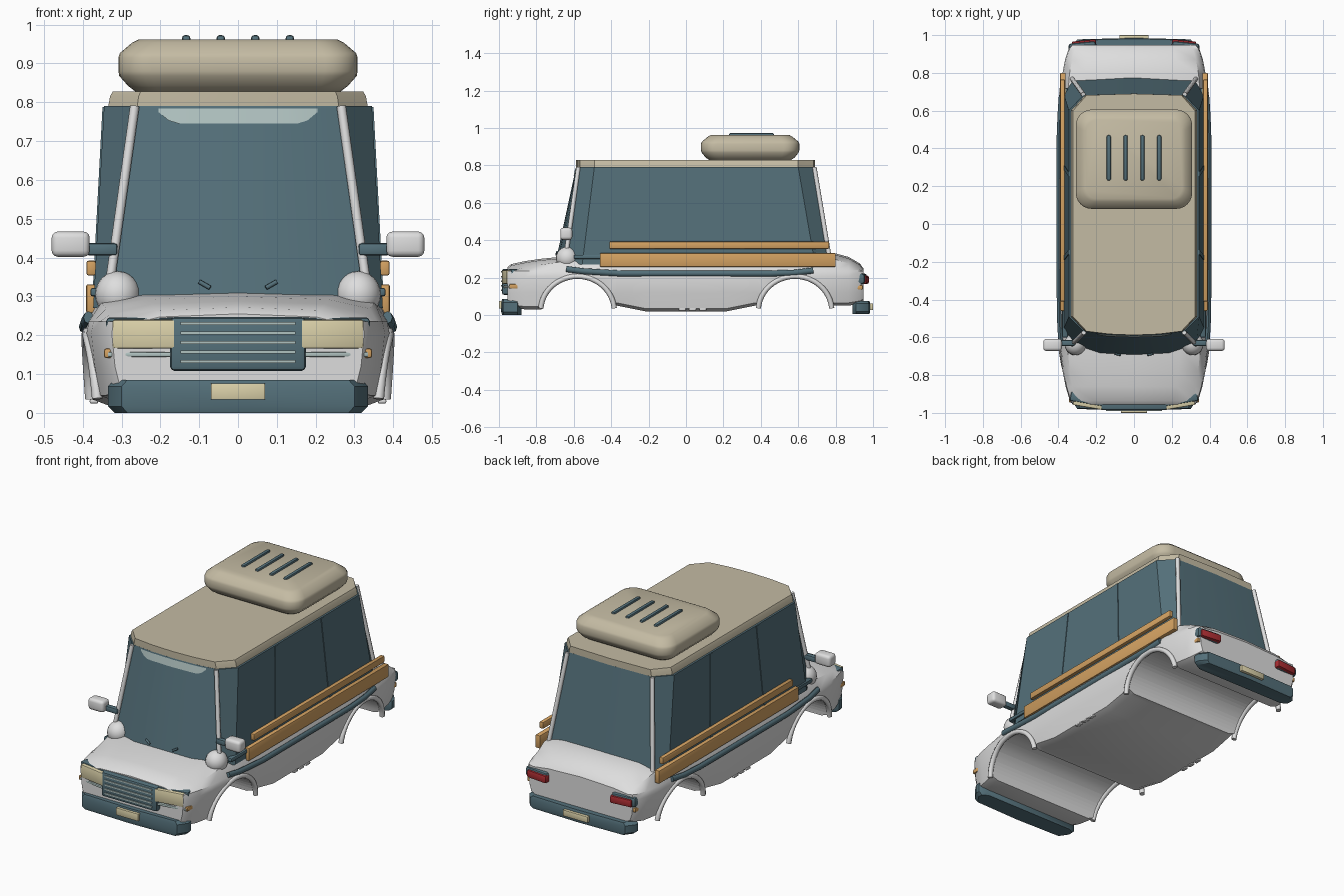
import bpy, bmesh, math
from mathutils import Vector

if "Cube" in bpy.data.objects:
    bpy.data.objects.remove(bpy.data.objects["Cube"], do_unlink=True)


def material(name, rgb):
    lin = [((c / 255 + 0.055) / 1.055) ** 2.4 for c in rgb] + [1]
    m = bpy.data.materials.new(name)
    m.use_nodes = True
    m.diffuse_color = lin
    m.node_tree.nodes["Principled BSDF"].inputs["Base Color"].default_value = lin
    return m


WHITE = material("white_paint", (222, 222, 222))
TEAL = material("dark_teal", (84, 112, 122))
TAN = material("tan_roof", (196, 187, 163))
WOOD = material("orange_wood", (212, 162, 98))
CREAM = material("cream_lamp", (220, 210, 170))
RED = material("red_lamp", (170, 45, 50))
PALE = material("pale_tint", (176, 194, 192))
SIDES = (("left", 1), ("right", -1))


def finish(name, bm, mat, smooth=30):
    bmesh.ops.recalc_face_normals(bm, faces=bm.faces)
    me = bpy.data.meshes.new(name)
    bm.to_mesh(me)
    bm.free()
    me.materials.append(mat)
    ob = bpy.data.objects.new(name, me)
    bpy.context.collection.objects.link(ob)
    if smooth:
        shade(ob, smooth)
    return ob


def shade(ob, angle):
    bpy.ops.object.select_all(action="DESELECT")
    ob.select_set(True)
    bpy.context.view_layer.objects.active = ob
    bpy.ops.object.shade_smooth_by_angle(angle=math.radians(angle))


def loft(name, rings, mat, smooth=30):
    """Skin closed rings of equal point count and cap both ends."""
    bm = bmesh.new()
    vs = [[bm.verts.new(p) for p in r] for r in rings]
    n = len(vs[0])
    for a, b in zip(vs, vs[1:]):
        for i in range(n):
            bm.faces.new((a[i], a[(i + 1) % n], b[(i + 1) % n], b[i]))
    bm.faces.new(vs[0][::-1])
    bm.faces.new(vs[-1])
    return finish(name, bm, mat, smooth)


def box(name, x, y, z, mat, bevel=0.0, seg=2, yaw=0):
    bm = bmesh.new()
    bmesh.ops.create_cube(bm, size=1)
    mid = Vector([(a + b) / 2 for a, b in (x, y, z)])
    for v in bm.verts:
        v.co = [c * abs(b - a) for c, (a, b) in zip(v.co, (x, y, z))]
    if bevel:
        bmesh.ops.bevel(bm, geom=bm.edges[:], offset=bevel, segments=seg,
                        profile=0.5, affect="EDGES")
    ob = finish(name, bm, mat, 40 if bevel else 0)
    ob.location = mid
    ob.rotation_euler.z = yaw
    return ob


def tube(name, path, r, mat, n=8, flat=1.0):
    pts = [Vector(p) for p in path]
    rings = []
    for i, p in enumerate(pts):
        t = (pts[min(i + 1, len(pts) - 1)] - pts[max(i - 1, 0)]).normalized()
        u = t.cross(Vector((1, 0, 0)) if abs(t.x) < 0.9 else Vector((0, 0, 1))).normalized()
        v = t.cross(u)
        ang = [2 * math.pi * k / n for k in range(n)]
        rings.append([p + r * (math.cos(a) * u + flat * math.sin(a) * v) for a in ang])
    return loft(name, rings, mat, 50)


def mirrored(half):
    """Close a right-half outline whose first and last points lie on x = 0."""
    return half + [(-p[0], *p[1:]) for p in half[-2:0:-1]]


# Lower body: y, half width, bottom, shoulder, crown
STATIONS = [(-.955, .325, .06, .225, .255), (-.935, .34, .04, .24, .272), (-.86, .362, .03, .255, .288),
            (-.78, .378, .03, .268, .300), (-.66, .39, .04, .285, .312), (-.37, .397, .05, .30, .315),
            (-.22, .40, .02, .30, .315), (.22, .40, .02, .30, .315), (.37, .397, .05, .30, .315),
            (.70, .388, .05, .305, .33), (.79, .38, .05, .30, .332), (.87, .365, .05, .275, .31),
            (.93, .345, .06, .245, .275), (.948, .33, .07, .23, .25)]


def section(y, w, low, sh, top):
    half = [(0, low), (.84 * w, low), (.94 * w, low + .015), (.975 * w, .12), (w, .205),
            (.985 * w, .235), (.90 * w, sh), (.62 * w, top - .008), (0, top)]
    return mirrored([(x, y, z) for x, z in half])


def width(y):
    for a, b in zip(STATIONS, STATIONS[1:]):
        if a[0] <= y <= b[0]:
            return a[1] + (b[1] - a[1]) * (y - a[0]) / (b[0] - a[0])
    return STATIONS[0][1]


body = loft("body_shell", [section(*s) for s in STATIONS], WHITE)

# Wheel openings cut right across the body
for label, cy in (("front", -.58), ("rear", .583)):
    bm = bmesh.new()
    bmesh.ops.create_cone(bm, cap_ends=True, segments=64, radius1=.187, radius2=.187, depth=1.2)
    cutter = finish(label + "_arch_cutter", bm, WHITE, 0)
    cutter.rotation_euler.y = math.pi / 2
    cutter.location = (0, cy, .02)
    cutter.hide_render = True
    mod = body.modifiers.new("arch", "BOOLEAN")
    mod.operation, mod.object, mod.solver = "DIFFERENCE", cutter, "EXACT"
    bpy.context.view_layer.objects.active = body
    bpy.ops.object.modifier_apply(modifier=mod.name)
    bpy.data.objects.remove(cutter, do_unlink=True)
    # Arch lips
    for side, s in SIDES:
        path = []
        for i in range(25):
            a = math.radians(5 + 170 * i / 24)
            y, z = cy + .197 * math.cos(a), .02 + .187 * math.sin(a)
            path.append((s * width(y) * (.95 + .04 * min(z / .2, 1)), y, z))
        tube(f"{side}_{label}_arch_lip", path, .014, WHITE)
shade(body, 30)

# Glasshouse and roof share an eight-sided plan
base = [(0, -.70), (.18, -.69), (.33, -.64), (.373, -.555), (.373, .69), (.325, .765), (0, .785)]
head = [(0, -.588), (.14, -.583), (.268, -.568), (.345, -.49), (.345, .60), (.268, .682), (0, .69)]


def ring(plan, z, k=1.0):
    return mirrored([(x * k, y, z) for x, y in plan])


loft("glasshouse", [ring(base, .27), ring(head, .79)], TEAL, 20)
loft("roof_panel", [ring(head, .783, .972), ring(head, .815, .955), ring(head, .828, .935)], TAN, 20)


def glass_y(x, z, out=.003):
    """Front surface of the windscreen at a given x and z."""
    t = (z - .27) / .52
    rows = [(b[0] + (h[0] - b[0]) * t, b[1] + (h[1] - b[1]) * t) for b, h in zip(base, head)]
    for (x0, y0), (x1, y1) in zip(rows, rows[1:3]):
        if abs(x) <= x1:
            return y0 + (y1 - y0) * (abs(x) - x0) / (x1 - x0) - out
    return rows[2][1] - out


# Sun strip on the windscreen
bm = bmesh.new()
cols = []
for i in range(17):
    x = -.205 + .41 * i / 16
    low = .745 + .03 * max(0, (abs(x) - .15) / .055) ** 2
    cols.append([bm.verts.new((x, glass_y(x, z), z)) for z in (low, .784)])
for a, b in zip(cols, cols[1:]):
    bm.faces.new((a[0], b[0], b[1], a[1]))
finish("sun_strip", bm, PALE)

# Roof pod with rounded corners
rings = []
for z, hx, hy, r in ((.826, .262, .215, .06), (.842, .283, .238, .07), (.868, .306, .259, .085), (.88, .308, .263, .085),
                     (.915, .308, .263, .085), (.927, .304, .258, .085), (.954, .272, .225, .07), (.962, .255, .21, .06)):
    loop = []
    for q, (sx, sy) in enumerate(((1, 1), (-1, 1), (-1, -1), (1, -1))):
        for k in range(7):
            a = math.pi / 2 * (q + k / 6)
            loop.append((sx * (hx - r) + r * math.cos(a), .343 + sy * (hy - r) + r * math.sin(a), z))
    rings.append(loop)
loft("roof_pod", rings, TAN, 40)
for i in range(4):
    x = -.1335 + .089 * i
    box(f"pod_slat_{i + 1}", (x - .011, x + .011), (.23, .47), (.95, .973), TEAL, .008)

# Parts repeated on both sides
for side, s in SIDES:
    def sx(a, b): return (s * a, s * b)
    tube(side + "_front_pillar", [(s * .335, -.645, .30), (s * .266, -.575, .79)], .012, WHITE)
    tube(side + "_rear_pillar", [(s * .327, .768, .30), (s * .268, .686, .79)], .012, WHITE)
    for label, y0, y1 in (("front", -.185, -.15), ("rear", .305, .265)):
        loft(f"{side}_{label}_window_post",
             [[(s * (x + o), y + d, z) for o, d in ((-.01, -.012), (.004, -.012), (.004, .012), (-.01, .012))]
              for x, y, z in ((.371, y0, .30), (.345, y1, .788))], TEAL, 0)
    # Cowl corner
    bm = bmesh.new()
    bmesh.ops.create_uvsphere(bm, u_segments=20, v_segments=12, radius=1)
    for v in bm.verts:
        v.co = (s * .31 + v.co.x * .058, -.635 + v.co.y * .06, .305 + v.co.z * .06)
    finish(side + "_cowl_corner", bm, WHITE, 60)
    # Side rails and trim
    box(side + "_lower_rail", sx(.362, .391), (-.46, .80), (.257, .331), WOOD, .005)
    box(side + "_upper_rail", sx(.366, .390), (-.41, .765), (.354, .392), WOOD, .005)
    box(side + "_window_sill", sx(.35, .38), (-.60, .72), (.30, .322), TEAL, .006)
    tube(side + "_side_moulding", [(s * x, y, z) for x, y, z in
         ((.385, -.64, .246), (.393, -.55, .234), (.397, -.35, .222), (.397, .45, .222), (.392, .58, .226), (.385, .68, .238))],
         .016, TEAL, 8, .8)
    for i in range(3):
        y = -.02 + .055 * i
        box(f"{side}_sill_vent_{i + 1}", sx(.36, .382), (y - .019, y + .019), (.024, .036), WHITE, .004)
    # Mirrors and wipers
    box(side + "_mirror", sx(.382, .48), (-.672, -.608), (.402, .467), WHITE, .016, 3)
    box(side + "_mirror_arm", sx(.31, .39), (-.645, -.615), (.405, .437), TEAL, .008)
    tube(side + "_wiper", [(s * x, glass_y(x, z, .008), z) for x, z in ((.072, .322), (.10, .338))], .006, TEAL)
    # Front lamps
    box(side + "_headlamp_housing", sx(.15, .338), (-.952, -.90), (.188, .246), TEAL, .010, 2, s * .17)
    box(side + "_headlamp", sx(.155, .322), (-.972, -.93), (.166, .240), CREAM, .006, 2, s * .17)
    box(side + "_front_trim", sx(.16, .335), (-.962, -.93), (.144, .157), PALE, .004, 2, s * .17)
    box(side + "_front_marker", sx(.305, .345), (-.945, -.895), (.141, .166), WOOD, .006)
    # Tail lamps
    box(side + "_tail_housing", sx(.20, .345), (.895, .962), (.165, .222), TEAL, .014, 2, -s * .1)
    box(side + "_tail_lamp", sx(.20, .328), (.93, .972), (.167, .21), RED, .008, 2, -s * .1)
    box(side + "_rear_marker", sx(.31, .343), (.90, .945), (.135, .16), WOOD, .006)

# Grille
box("grille", (-.175, .175), (-.985, -.91), (.108, .247), TEAL, .012)
for i in range(5):
    z = .132 + .0245 * i
    box(f"grille_bar_{i + 1}", (-.148, .148), (-.99, -.98), (z - .004, z + .004), PALE)


# Bumpers with swept ends and number plates
def bumper(name, face, back, low, high):
    d = face - back
    plan = [(0, back), (.30, back), (.335, back + .2 * d), (.335, back + .45 * d), (.30, back + .92 * d), (0, face)]
    h = high - low
    loft(name, [mirrored([(x * k, back + (y - back) * k, z) for x, y in plan])
                for z, k in ((low, .95), (low + .2 * h, 1), (high - .2 * h, 1), (high, .95))], TEAL, 40)


bumper("front_bumper", -.988, -.88, .0, .085)
bumper("rear_bumper", .985, .89, .005, .075)
box("front_plate", (-.07, .07), (-1, -.98), (.034, .076), CREAM, .003)
box("rear_plate", (-.078, .078), (.975, 1), (.027, .062), CREAM, .003)
